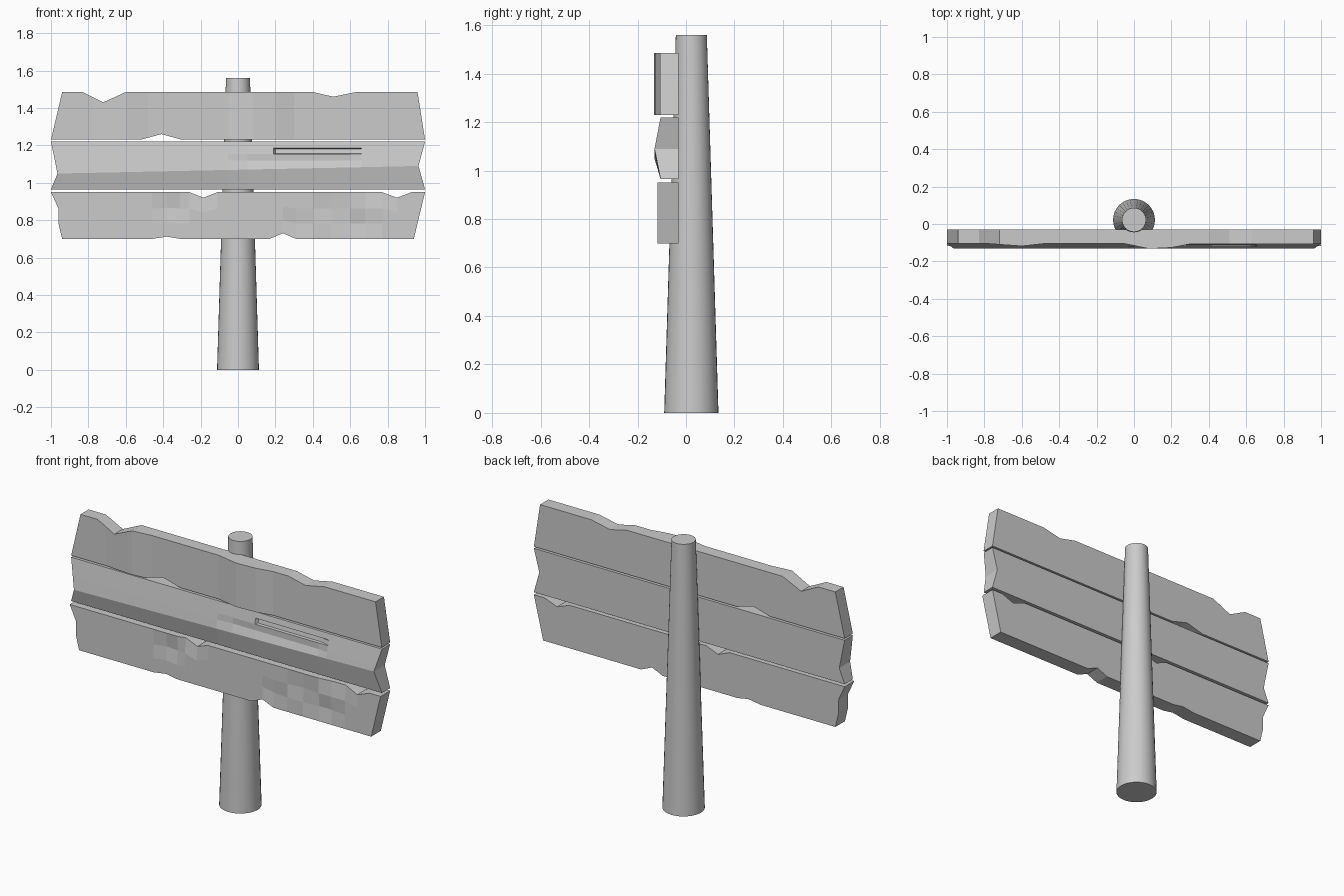
import bpy, bmesh

if "Cube" in bpy.data.objects:
    bpy.data.objects.remove(bpy.data.objects["Cube"])

BACK = -0.03


def interp(pts, x):
    """Piecewise linear lookup in a sorted list of (x, value)."""
    if x <= pts[0][0]:
        return pts[0][1]
    for (a, va), (b, vb) in zip(pts, pts[1:]):
        if x <= b:
            return va + (vb - va) * (x - a) / (b - a)
    return pts[-1][1]


def plank(name, top, bottom, left, right, rows, depth, extra=()):
    """Front grid between two edge profiles, extruded to a flat back.
    rows: (height at left, height at right) as fractions; left/right: end x by fraction."""
    xs = sorted({p[0] for p in top + bottom if abs(p[0]) < 0.9} | set(extra))
    xs = [-1] + xs + [1]
    bm = bmesh.new()
    grid = []
    for i, x in enumerate(xs):
        col = []
        for r0, r1 in rows:
            t = r0 + (r1 - r0) * (x + 1) / 2
            px = interp(left, t) if i == 0 else interp(right, t) if i == len(xs) - 1 else x
            lo, hi = interp(bottom, x), interp(top, x)
            col.append(bm.verts.new((px, depth(x, t), lo + (hi - lo) * t)))
        grid.append(col)
    for a, b in zip(grid, grid[1:]):
        for j in range(len(rows) - 1):
            bm.faces.new((a[j], b[j], b[j + 1], a[j + 1]))
    ext = bmesh.ops.extrude_face_region(bm, geom=bm.faces[:], use_keep_orig=True)
    for g in ext["geom"]:
        if isinstance(g, bmesh.types.BMVert):
            g.co.y = BACK
    bmesh.ops.recalc_face_normals(bm, faces=bm.faces[:])
    me = bpy.data.meshes.new(name)
    bm.to_mesh(me)
    bm.free()
    ob = bpy.data.objects.new(name, me)
    bpy.context.collection.objects.link(ob)
    return ob


# tapered post
bpy.ops.mesh.primitive_cone_add(vertices=32, radius1=0.112, radius2=0.064,
                                depth=1.56, location=(0, 0.022, 0.78))
post = bpy.context.object
post.name = "post"
bpy.ops.object.shade_smooth_by_angle()

# upper plank with shallow raised bands
bands = [(-0.78, -0.105), (-0.6, -0.118), (-0.48, -0.105), (-0.05, -0.105),
         (0.08, -0.132), (0.2, -0.126), (0.3, -0.107)]
plank("upper_plank",
      [(-1, 1.485), (-0.83, 1.485), (-0.72, 1.43), (-0.6, 1.485),
       (0.4, 1.485), (0.51, 1.46), (0.63, 1.485), (1, 1.485)],
      [(-1, 1.23), (-0.52, 1.23), (-0.41, 1.26), (-0.30, 1.23), (1, 1.23)],
      [(0, -1), (1, -0.94)], [(0, 1), (1, 0.96)],
      [(0, 0), (1, 1)],
      lambda x, t: interp(bands, x),
      [b[0] for b in bands])


# middle plank with a sloping ridge and a carved slot
def ridge_depth(x, t):
    ridge = 0.33 + 0.16 * (x + 1) / 2
    y = interp([(0, -0.105), (ridge, -0.13), (1, -0.105)], t)
    if 0.2 <= x <= 0.6 and 0.745 < t < 0.86:
        y += 0.015
    elif 0.05 <= x <= 0.6 and 0.56 < t < 0.7:
        y += 0.007
    return y


plank("middle_plank",
      [(-1, 1.22), (1, 1.22)], [(-1, 0.965), (1, 0.965)],
      [(0, -1), (0.33, -0.965), (1, -1)], [(0, 1), (0.49, 0.965), (1, 1)],
      [(0, 0), (0.33, 0.49), (0.6, 0.6), (0.74, 0.74), (0.75, 0.75),
       (0.85, 0.85), (0.865, 0.865), (1, 1)],
      ridge_depth, [-0.05, 0.05, 0.19, 0.2, 0.6, 0.66])


# lower plank with chipped patches on the face
def chip_depth(x, t):
    chips = [(-0.34, 0.65), (-0.24, 0.9), (0.33, 0.35), (0.5, 0.65), (0.66, 0.35), (0.72, 0.9)]
    hit = any(abs(x - cx) < 0.07 and abs(t - ct) < 0.2 for cx, ct in chips)
    return -0.108 if hit else -0.118


plank("lower_plank",
      [(-1, 0.95), (-0.26, 0.95), (-0.185, 0.92), (-0.11, 0.95),
       (0.77, 0.95), (0.85, 0.92), (0.93, 0.95), (1, 0.95)],
      [(-1, 0.70), (-0.46, 0.70), (-0.38, 0.712), (-0.31, 0.70),
       (0.17, 0.70), (0.24, 0.73), (0.31, 0.70), (1, 0.70)],
      [(0, -0.94), (0.33, -0.96), (0.65, -0.96), (1, -1)],
      [(0, 0.94), (1, 1)],
      [(0, 0), (0.33, 0.33), (0.65, 0.65), (1, 1)],
      chip_depth, [0.4, 0.5, 0.6, 0.68, 0.93])
